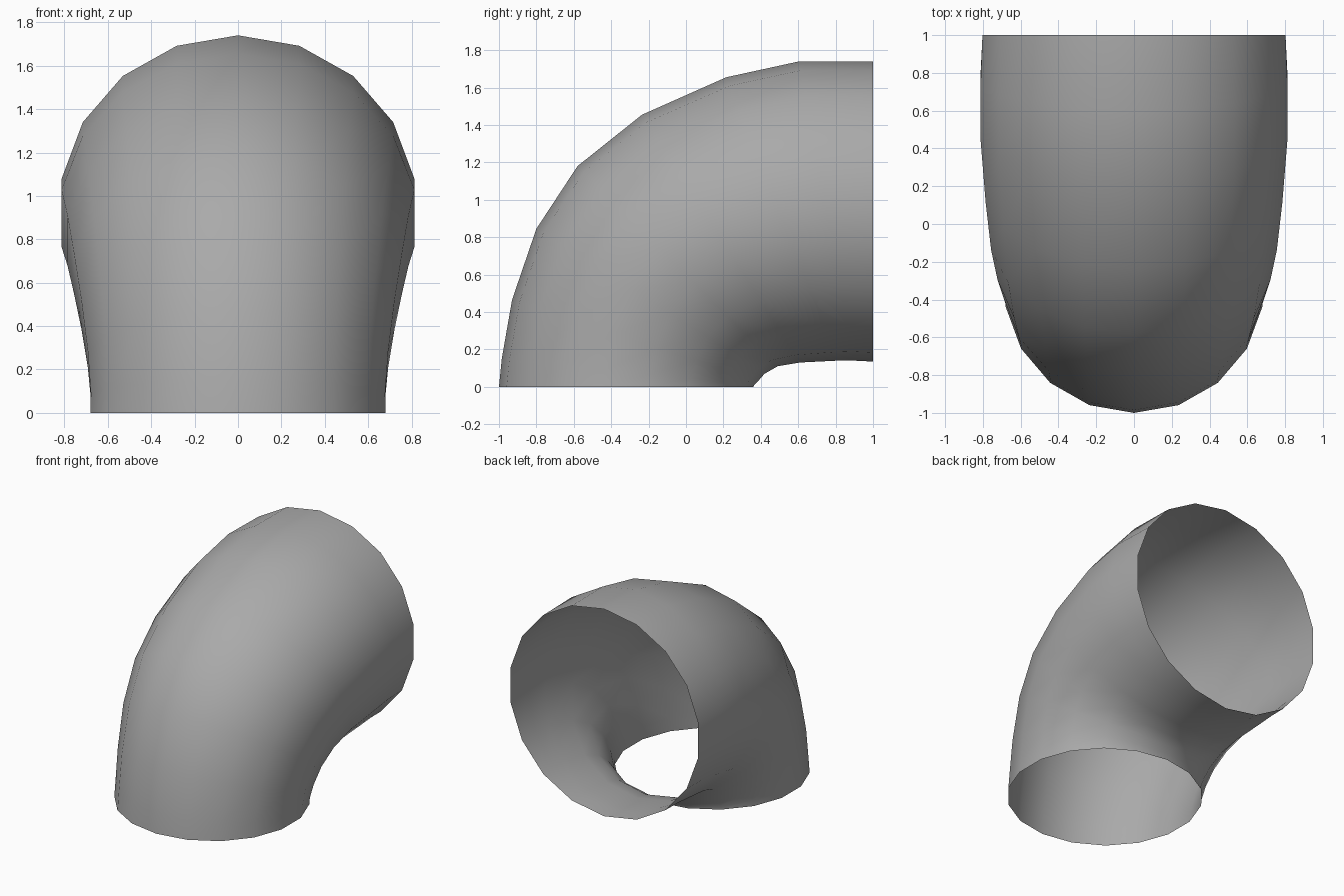
import bpy, bmesh
from math import sin, cos, tau
from mathutils import Vector

cube = bpy.data.objects.get("Cube")
if cube:
    bpy.data.objects.remove(cube, do_unlink=True)

SIDES = 18

# Outer and inner bend profiles as (y, z) pairs, one pair per ring
outer = [(-1, 0), (-.985, .15), (-.93, .465), (-.8, .845), (-.58, 1.18),
         (-.235, 1.455), (.215, 1.655), (.605, 1.74), (1, 1.74)]
inner = [(.36, 0), (.365, .01), (.385, .03), (.42, .07), (.49, .11),
         (.61, .13), (.81, .14), (.9, .14), (1, .135)]

# Open elbow pipe: a round ring across each profile pair, bridged with quads
bm = bmesh.new()
rings = []
for o, i in zip(outer, inner):
    o, i = Vector((0, *o)), Vector((0, *i))
    centre, arm = (o + i) / 2, (o - i) / 2
    side = Vector((arm.length * 1.015, 0, 0))
    rings.append([bm.verts.new(centre + arm * cos(tau * k / SIDES) + side * sin(tau * k / SIDES))
                  for k in range(SIDES)])
for a, b in zip(rings, rings[1:]):
    for k in range(SIDES):
        n = (k + 1) % SIDES
        bm.faces.new((a[k], a[n], b[n], b[k])).smooth = True

mesh = bpy.data.meshes.new("elbow_pipe")
bm.to_mesh(mesh)
bm.free()
pipe = bpy.data.objects.new("elbow_pipe", mesh)
bpy.context.collection.objects.link(pipe)

# Plain grey material
grey = bpy.data.materials.new("plain_grey")
grey.use_nodes = True
colour = (.4, .4, .4, 1)
grey.diffuse_color = colour
grey.node_tree.nodes["Principled BSDF"].inputs["Base Color"].default_value = colour
mesh.materials.append(grey)
